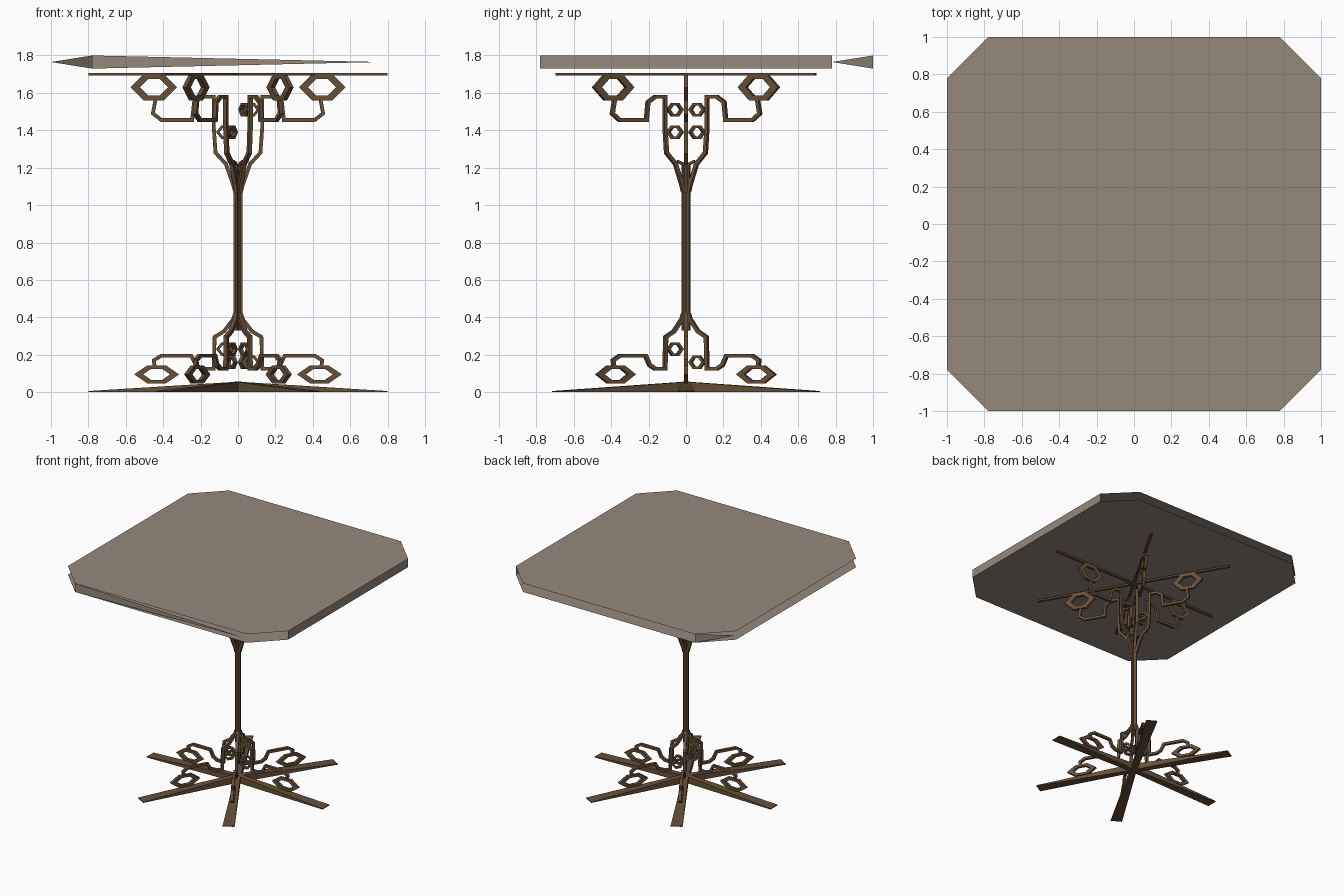
import bpy, bmesh
from math import radians
from mathutils import Vector

cube = bpy.data.objects.get("Cube")
if cube:
    bpy.data.objects.remove(cube, do_unlink=True)


def material(name, rgb):
    m = bpy.data.materials.new(name)
    m.use_nodes = True
    m.diffuse_color = (*rgb, 1)
    node = next(n for n in m.node_tree.nodes if n.type == 'BSDF_PRINCIPLED')
    node.inputs["Base Color"].default_value = (*rgb, 1)
    return m


STONE = material("warm_grey_stone", (0.30, 0.25, 0.195))
BRONZE = material("bronze_brown", (0.135, 0.08, 0.039))


def finish(bm, name, mat):
    mesh = bpy.data.meshes.new(name)
    bm.to_mesh(mesh)
    bm.free()
    mesh.materials.append(mat)
    return mesh


def place(mesh, name, angle=0):
    ob = bpy.data.objects.new(name, mesh)
    ob.rotation_euler.z = radians(angle)
    bpy.context.scene.collection.objects.link(ob)


def band(bm, inner, outer, thick, closed):
    """Solid flat band in the radial XZ plane between two point rows."""
    rows = [[bm.verts.new((p[0], y, p[1])) for p in pts]
            for pts, y in ((inner, -thick / 2), (outer, -thick / 2),
                           (outer, thick / 2), (inner, thick / 2))]
    n = len(inner)
    for i in range(n if closed else n - 1):
        j = (i + 1) % n
        for k in range(4):
            a, b = rows[k], rows[(k + 1) % 4]
            bm.faces.new((a[i], a[j], b[j], b[i]))
    if not closed:
        for i in (0, n - 1):
            bm.faces.new([r[i] for r in rows])


def strip(bm, path, width, thick):
    """Bent flat bar that follows a path with mitred corners."""
    pts = [Vector(p) for p in path]
    left, right = [], []
    for i, p in enumerate(pts):
        d0 = (p - pts[i - 1]).normalized() if i else (pts[1] - p).normalized()
        d1 = (pts[i + 1] - p).normalized() if i < len(pts) - 1 else d0
        t = (d0 + d1).normalized()
        off = Vector((-t.y, t.x)) * width / 2 / max(t.dot(d0), 0.5)
        left.append(p + off)
        right.append(p - off)
    band(bm, left, right, thick, False)


def leaf(bm, x, z, a, h, hole, thick):
    """Pointed six-sided leaf with an open middle."""
    shape = [(-a, 0), (-a * 0.42, h), (a * 0.42, h),
             (a, 0), (a * 0.42, -h), (-a * 0.42, -h)]
    band(bm, [(x + u * hole, z + v * hole) for u, v in shape],
         [(x + u, z + v) for u, v in shape], thick, True)


def scroll(name, path, big, small_z):
    bm = bmesh.new()
    strip(bm, path, 0.02, 0.022)
    leaf(bm, *big, 0.6, 0.024)
    leaf(bm, 0.068, small_z, 0.05, 0.036, 0.62, 0.02)
    bmesh.ops.recalc_face_normals(bm, faces=bm.faces)
    return finish(bm, name, BRONZE)


# Scrollwork arms, six around the pole
UPPER = [(0.016, 1.07), (0.026, 1.11), (0.065, 1.22), (0.12, 1.28), (0.13, 1.42),
         (0.13, 1.58), (0.19, 1.58), (0.235, 1.55), (0.245, 1.455),
         (0.41, 1.455), (0.455, 1.49), (0.44, 1.57)]
LOWER = [(0.016, 0.42), (0.026, 0.39), (0.075, 0.325), (0.125, 0.295), (0.13, 0.125),
         (0.19, 0.125), (0.225, 0.145), (0.25, 0.195), (0.41, 0.195),
         (0.45, 0.17), (0.445, 0.13)]
for i in range(6):
    angle = i * 60
    high = i in (0, 1, 5)
    place(scroll("upper_scroll", UPPER, (0.45, 1.63, 0.125, 0.072),
                 1.51 if high else 1.39), f"upper_scroll_{i + 1}", angle)
    place(scroll("lower_scroll", LOWER, (0.435, 0.095, 0.12, 0.048),
                 0.16 if i < 3 else 0.23), f"lower_scroll_{i + 1}", angle)

# Pole of bundled bars, with the small cup braces where the arms leave it
bm = bmesh.new()
strip(bm, [(0.016, 0.33), (0.016, 1.22)], 0.014, 0.013)
strip(bm, [(0.018, 1.22), (0.055, 1.235)], 0.014, 0.013)
bmesh.ops.recalc_face_normals(bm, faces=bm.faces)
pole = finish(bm, "pole_bar", BRONZE)

# Foot: low wedge that flares towards its tip
bm = bmesh.new()
low = [bm.verts.new(p) for p in ((0, -0.02, 0), (0.8, -0.045, 0),
                                 (0.8, 0.045, 0), (0, 0.02, 0))]
top = [bm.verts.new(p) for p in ((0, -0.02, 0.056), (0.8, -0.045, 0.006),
                                 (0.8, 0.045, 0.006), (0, 0.02, 0.056))]
bm.faces.new(low[::-1])
bm.faces.new(top)
for k in range(4):
    n = (k + 1) % 4
    bm.faces.new((low[k], low[n], top[n], top[k]))
foot = finish(bm, "foot", BRONZE)

# Thin support rail under the top
bm = bmesh.new()
strip(bm, [(0, 1.7), (0.8, 1.7)], 0.014, 0.022)
bmesh.ops.recalc_face_normals(bm, faces=bm.faces)
rail = finish(bm, "support_rail", BRONZE)

for i in range(6):
    place(pole, f"pole_bar_{i + 1}", i * 60)
    place(foot, f"foot_{i + 1}", i * 60)
    place(rail, f"support_rail_{i + 1}", i * 60)

# Table top: two clipped-square sheets, joined by a partly open rim
Z0, Z1, C = 1.73, 1.8, 0.78
outline = [(-C, -1), (C, -1), (1, -C), (1, C), (C, 1), (-C, 1), (-1, C), (-1, -C)]
bm = bmesh.new()
lower = [bm.verts.new((x, y, Z0)) for x, y in outline]
upper = [bm.verts.new((x, y, Z1)) for x, y in outline]
bm.faces.new(lower[::-1])
bm.faces.new(upper)
bm.faces.new((lower[2], lower[3], upper[3], upper[2]))
mid = (Z0 + Z1) / 2
front_tip = bm.verts.new((0.76, -1, mid))
corner_tip = bm.verts.new((-1, C, mid))
bm.faces.new((lower[0], front_tip, upper[0]))
bm.faces.new((lower[5], corner_tip, upper[5]))
place(finish(bm, "table_top", STONE), "table_top")
